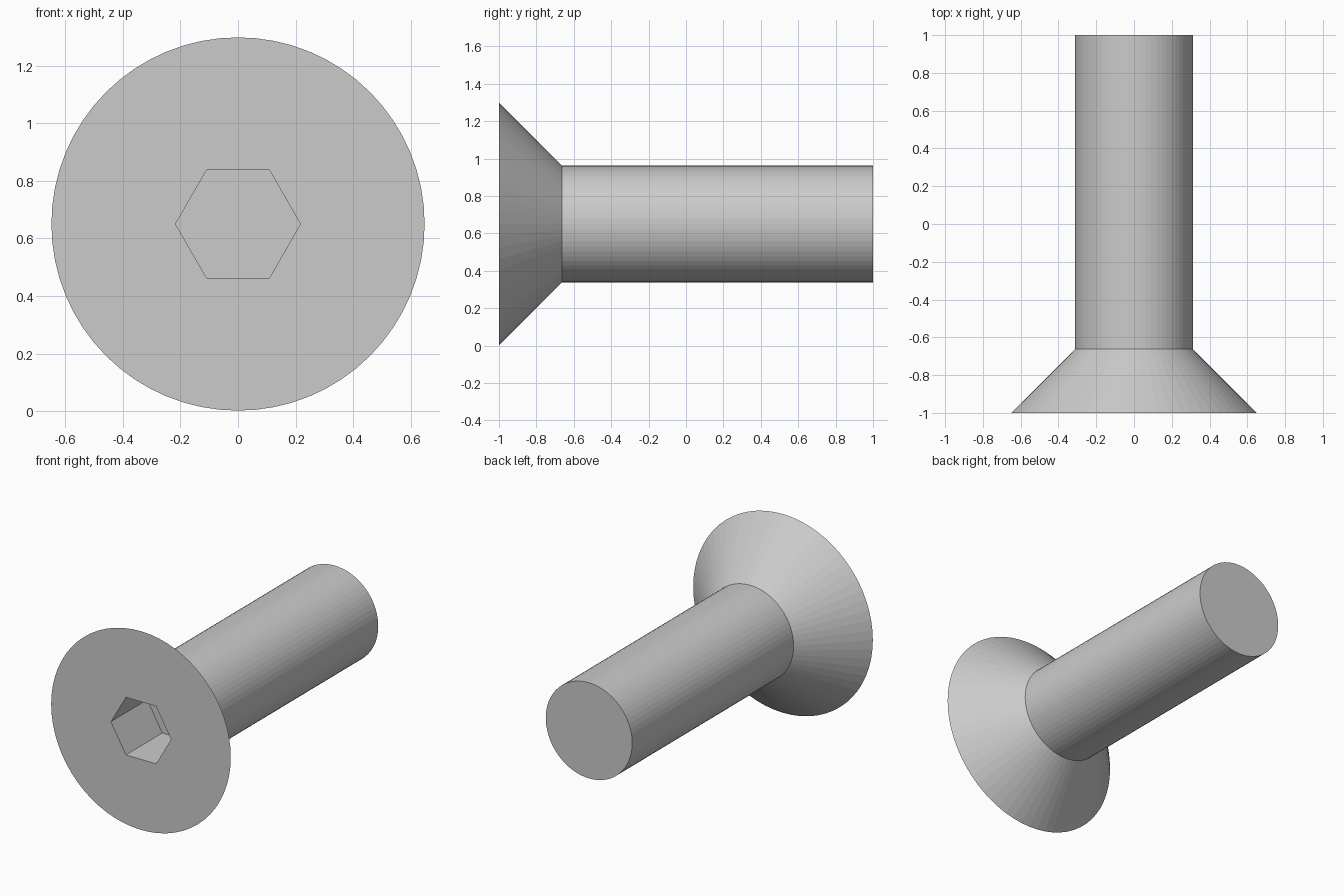
import bpy, bmesh
from math import cos, sin, tau

if "Cube" in bpy.data.objects:
    bpy.data.objects.remove(bpy.data.objects["Cube"])

CENTRE_Z = 0.65


def lathe(name, profile, sides):
    """Solid around the y axis from (y, radius) pairs, capped at both ends."""
    bm = bmesh.new()
    rings = [[bm.verts.new((r * cos(tau * i / sides), y, r * sin(tau * i / sides)))
              for i in range(sides)] for y, r in profile]
    for a, b in zip(rings, rings[1:]):
        for i in range(sides):
            j = (i + 1) % sides
            bm.faces.new((a[i], a[j], b[j], b[i]))
    bm.faces.new(rings[0])
    bm.faces.new(rings[-1])
    bmesh.ops.recalc_face_normals(bm, faces=bm.faces[:])
    mesh = bpy.data.meshes.new(name)
    bm.to_mesh(mesh)
    bm.free()
    obj = bpy.data.objects.new(name, mesh)
    obj.location.z = CENTRE_Z
    bpy.context.collection.objects.link(obj)
    return obj


# Countersunk head running into the plain shank
screw = lathe("countersunk_screw", [(-1, 0.648), (-0.663, 0.312), (1, 0.312)], 64)

# Hexagonal key socket cut into the head
socket = lathe("hex_socket_cutter", [(-1.1, 0.217), (-0.625, 0.217)], 6)
socket.hide_render = True
socket.display_type = 'WIRE'
cut = screw.modifiers.new("hex_socket", 'BOOLEAN')
cut.operation = 'DIFFERENCE'
cut.solver = 'EXACT'
cut.object = socket
